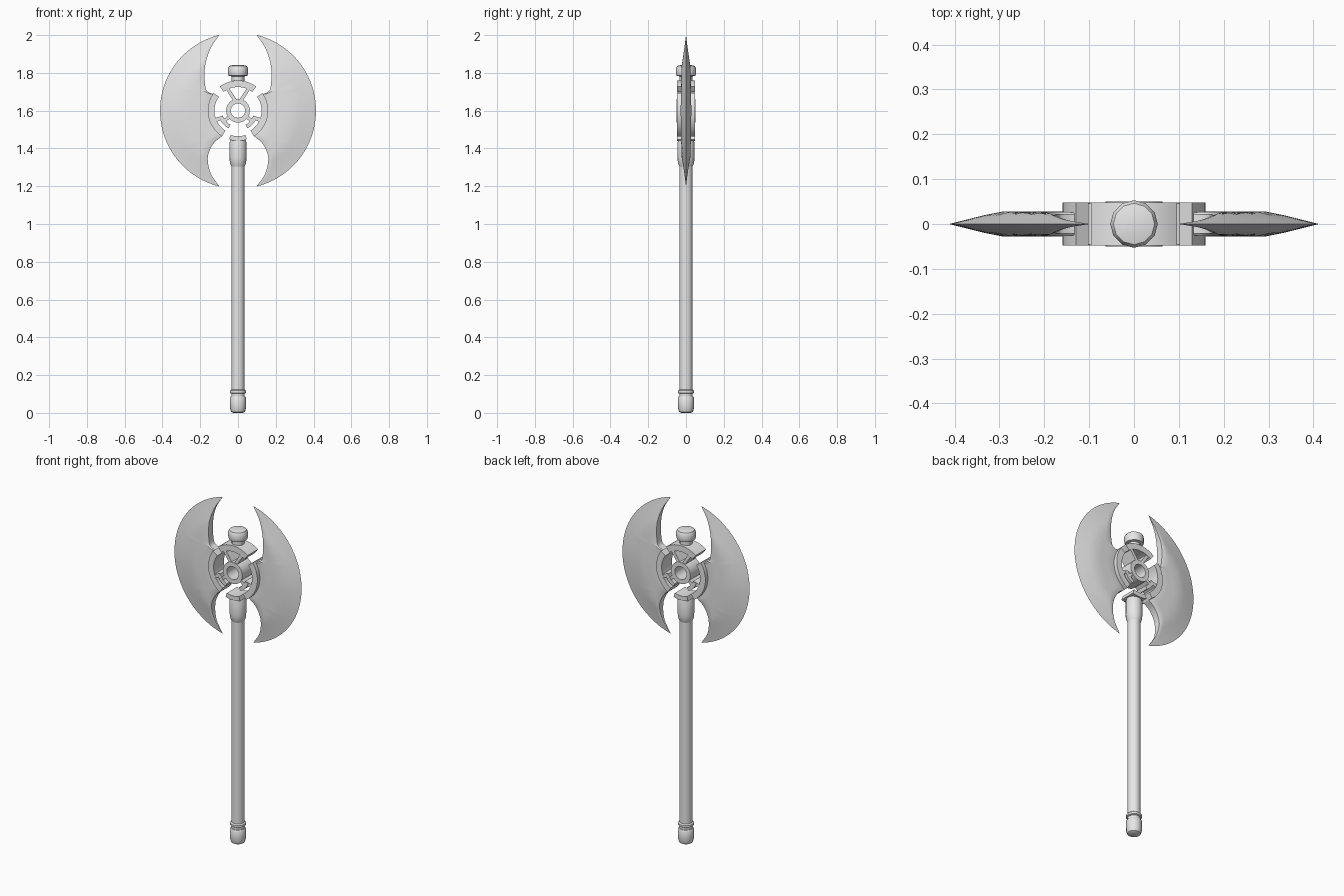
import bpy, bmesh
from math import sin, cos, pi, radians, hypot
from mathutils import Matrix, Vector

cube = bpy.data.objects.get("Cube")
if cube:
    bpy.data.objects.remove(cube, do_unlink=True)

steel = bpy.data.materials.new("grey steel")
steel.use_nodes = True
grey = (0.8, 0.8, 0.8, 1)
steel.diffuse_color = grey
steel.node_tree.nodes["Principled BSDF"].inputs["Base Color"].default_value = grey

HUB_Z, RADIUS = 1.6, 0.413


def finish(name, bm):
    bmesh.ops.remove_doubles(bm, verts=bm.verts, dist=1e-5)
    bmesh.ops.recalc_face_normals(bm, faces=bm.faces)
    mesh = bpy.data.meshes.new(name)
    bm.to_mesh(mesh)
    bm.free()
    mesh.materials.append(steel)
    ob = bpy.data.objects.new(name, mesh)
    bpy.context.collection.objects.link(ob)
    bpy.ops.object.select_all(action='DESELECT')
    ob.select_set(True)
    bpy.context.view_layer.objects.active = ob
    bpy.ops.object.shade_smooth_by_angle(angle=radians(35))
    return ob


def lathe(name, profile, sides=12):
    """Revolve (radius, height) points about the z axis."""
    bm = bmesh.new()
    rings = [[bm.verts.new((r * cos(2 * pi * i / sides), r * sin(2 * pi * i / sides), z))
              for i in range(sides)] for r, z in profile]
    for a, b in zip(rings, rings[1:]):
        for i in range(sides):
            j = (i + 1) % sides
            bm.faces.new((a[i], a[j], b[j], b[i]))
    bm.faces.new(rings[0])
    bm.faces.new(rings[-1])
    return finish(name, bm)


def arc(name, r0, r1, start, end, half=0.048, steps=10):
    """Arc block around the hub axis; a full turn makes a tube."""
    bm = bmesh.new()
    loops = []
    for i in range(steps + 1):
        a = radians(start + (end - start) * i / steps)
        loops.append([bm.verts.new((r * cos(a), y, HUB_Z + r * sin(a)))
                      for r, y in ((r0, -half), (r1, -half), (r1, half), (r0, half))])
    for p, q in zip(loops, loops[1:]):
        for k in range(4):
            m = (k + 1) % 4
            bm.faces.new((p[k], p[m], q[m], q[k]))
    if end - start < 360:
        bm.faces.new(loops[0])
        bm.faces.new(loops[-1])
    return finish(name, bm)


def spoke(name, start, end, width=0.018, half=0.046):
    """Straight bar between two (x, z) points."""
    a, b = Vector((start[0], 0, start[1])), Vector((end[0], 0, end[1]))
    d = b - a
    bm = bmesh.new()
    bmesh.ops.create_cube(bm, size=1)
    turn = Vector((0, 0, 1)).rotation_difference(d).to_matrix().to_4x4()
    scale = Matrix.Diagonal((width, 2 * half, d.length, 1))
    bm.transform(Matrix.Translation((a + b) / 2) @ turn @ scale)
    return finish(name, bm)


def polar(r, angle):
    return r * cos(radians(angle)), HUB_Z + r * sin(radians(angle))


def smooth_path(points, steps=5):
    """Catmull-Rom curve through the points."""
    p = [Vector(q) for q in points]
    p = [2 * p[0] - p[1]] + p + [2 * p[-1] - p[-2]]
    out = []
    for a, b, c, d in zip(p, p[1:], p[2:], p[3:]):
        for i in range(steps):
            t = i / steps
            out.append(0.5 * (2 * b + (c - a) * t + (2 * a - 5 * b + 4 * c - d) * t ** 2
                              + (3 * b - a - 3 * c + d) * t ** 3))
    return out + [p[-2]]


def blade(name, side):
    # Inner edge: upper hook, seat on the ring, lower hook
    upper = smooth_path([(0.10, 2.0), (0.145, 1.93), (0.172, 1.85), (0.177, 1.78),
                         (0.17, 1.715), (0.15, 1.695), polar(0.145, 36)])
    seat = [Vector(polar(0.145, a)) for a in range(26, -56, -10)]
    lower = smooth_path([polar(0.16, -58), (0.125, 1.432), (0.152, 1.385),
                         (0.16, 1.335), (0.143, 1.265), (0.10, 1.2)])
    inner = upper + seat + lower
    total = sum((b - a).length for a, b in zip(inner, inner[1:]))
    bm = bmesh.new()
    rows, run = [], 0
    for i, p in enumerate(inner):
        if i:
            run += (p - inner[i - 1]).length
        # Outer rim point paired by distance along the edge
        rim = Vector(polar(RADIUS, 76 - 152 * run / total))
        front, back = [], []
        for s in (0, 0.1, 0.25, 0.4, 0.55, 0.7, 0.85, 1):
            x, z = p.lerp(rim, s)
            dz = z - HUB_Z
            bevel = min(1, max(0, (RADIUS - hypot(x, dz)) / 0.113))
            y = 0.028 * bevel * (1 - 0.35 * min(1, abs(dz) / 0.4) ** 1.5)
            if s == 0:
                y *= 0.8
            front.append(bm.verts.new((side * x, -y, z)))
            back.append(bm.verts.new((side * x, y, z)))
        rows.append(front + back[::-1])
    for a, b in zip(rows, rows[1:]):
        for k in range(len(a)):
            m = (k + 1) % len(a)
            bm.faces.new((a[k], a[m], b[m], b[k]))
    bmesh.ops.dissolve_degenerate(bm, dist=1e-5, edges=bm.edges)
    return finish(name, bm)


# Shaft, pommel and collar
lathe("shaft", [(0.035, 0.08), (0.035, 1.45)], 16)
lathe("pommel", [(0.026, 0), (0.036, 0.006), (0.042, 0.022), (0.043, 0.08), (0.038, 0.088)], 16)
lathe("pommel_ring", [(0.036, 0.102), (0.043, 0.106), (0.043, 0.118), (0.036, 0.124)], 16)
lathe("collar", [(0.035, 1.305), (0.043, 1.325), (0.045, 1.35), (0.045, 1.43), (0.04, 1.445)], 16)

# Cap on top of the head
lathe("cap_neck", [(0.034, 1.74), (0.034, 1.79)])
lathe("cap", [(0.036, 1.782), (0.05, 1.785), (0.053, 1.795), (0.053, 1.825),
              (0.046, 1.837), (0.025, 1.842)])

# Open wheel in the middle of the head
arc("hub_tube", 0.038, 0.063, 0, 360, 0.05, 24)
arc("top_arc", 0.125, 0.16, 53, 127)
arc("bottom_arc", 0.135, 0.16, 253, 287)

for side, label in ((1, "left"), (-1, "right")):
    def sweep(a, b):
        return (a, b) if side > 0 else (180 - b, 180 - a)

    blade(label + "_blade", side)
    arc(label + "_arc", 0.125, 0.16, *sweep(-58, 36))
    # Hooked arm below the hub
    arc(label + "_hook", 0.085, 0.106, *sweep(-62, -20))
    arc(label + "_hook_link", 0.085, 0.13, *sweep(-28, -18), 0.046, 3)
    for part, r0, a0, r1, a1 in (("upper_spoke", 0.055, 75, 0.135, 64),
                                 ("lower_spoke", 0.055, -36, 0.095, -36)):
        (x0, z0), (x1, z1) = polar(r0, a0), polar(r1, a1)
        spoke(label + "_" + part, (side * x0, z0), (side * x1, z1))
